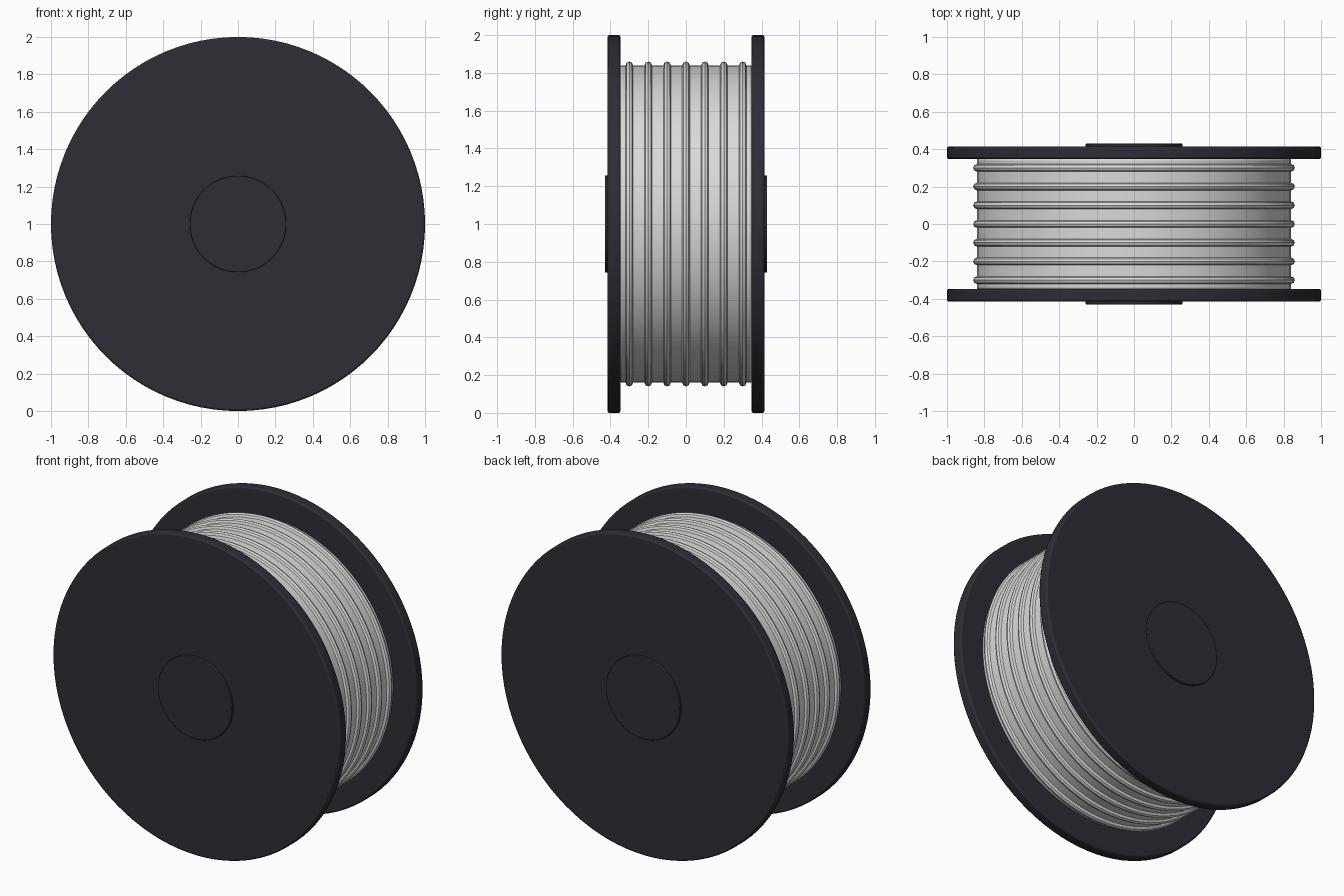
import bpy, math

if "Cube" in bpy.data.objects:
    bpy.data.objects.remove(bpy.data.objects["Cube"])

CZ = 1.0  # axle height


def material(name, rgb):
    m = bpy.data.materials.new(name)
    m.diffuse_color = (*rgb, 1)
    m.use_nodes = True
    m.node_tree.nodes["Principled BSDF"].inputs["Base Color"].default_value = m.diffuse_color
    return m


DARK = material("dark plastic", (0.026, 0.026, 0.036))
HUB = material("hub plastic", (0.026, 0.028, 0.034))
WIRE = material("light grey wire", (0.70, 0.70, 0.69))


def finish(name, mat):
    ob = bpy.context.object
    ob.name = name
    ob.data.materials.append(mat)
    bpy.ops.object.shade_smooth_by_angle(angle=math.radians(35))
    return ob


def disc(name, radius, y0, y1, mat, bevel, sides=96):
    """Cylinder lying along y between y0 and y1, with rounded rims."""
    bpy.ops.mesh.primitive_cylinder_add(
        vertices=sides, radius=radius, depth=abs(y1 - y0),
        location=(0, (y0 + y1) / 2, CZ), rotation=(math.pi / 2, 0, 0))
    ob = finish(name, mat)
    b = ob.modifiers.new("rounded rim", 'BEVEL')
    b.width = bevel
    b.segments = 2
    b.limit_method = 'ANGLE'
    b.angle_limit = math.radians(40)
    return ob


# Wound drum between the flanges
disc("wound_drum", 0.84, -0.348, 0.348, WIRE, 0.008)

# Flanges and raised hub caps on both ends
for side, s in (("front", -1), ("back", 1)):
    disc(side + "_flange", 1.0, s * 0.347, s * 0.415, DARK, 0.01)
    disc(side + "_hub_cap", 0.258, s * 0.40, s * 0.43, HUB, 0.003, 64)

# Raised turns of wire
for i in range(7):
    bpy.ops.mesh.primitive_torus_add(
        major_radius=0.84, minor_radius=0.02, major_segments=96, minor_segments=8,
        location=(0, (i - 3) * 0.1, CZ), rotation=(math.pi / 2, 0, 0))
    ob = finish("wire_turn_%d" % (i + 1), WIRE)
    for p in ob.data.polygons:
        p.use_smooth = True
